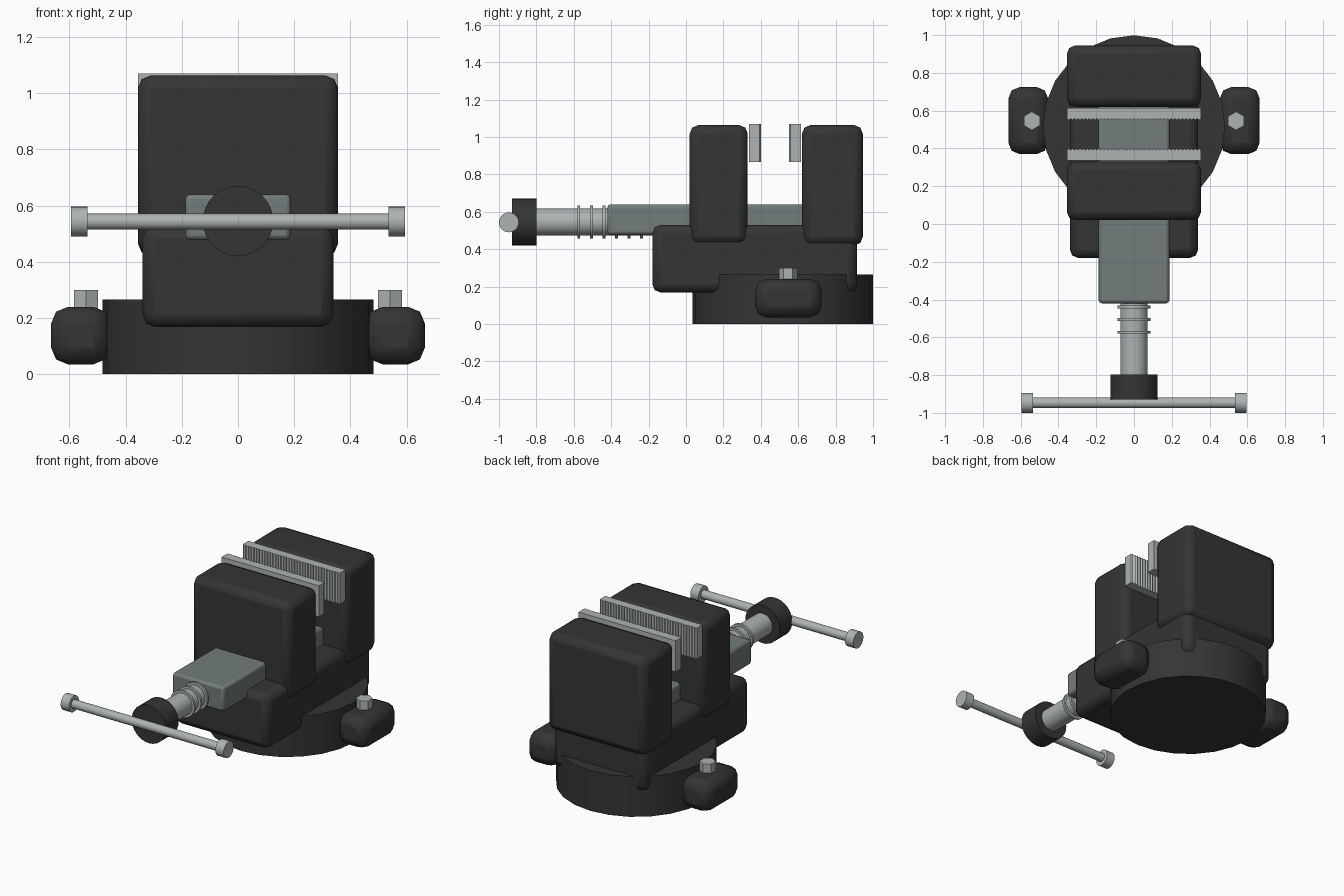
import bpy, bmesh, math
from mathutils import Matrix

if "Cube" in bpy.data.objects:
    bpy.data.objects.remove(bpy.data.objects["Cube"])


def material(name, rgb):
    m = bpy.data.materials.new(name)
    m.diffuse_color = (*rgb, 1)
    m.use_nodes = True
    m.node_tree.nodes["Principled BSDF"].inputs["Base Color"].default_value = m.diffuse_color
    return m


IRON = material("dark_iron", (0.035, 0.035, 0.035))
SLIDE = material("slide_grey", (0.17, 0.205, 0.2))
STEEL = material("bright_steel", (0.42, 0.45, 0.45))


def finish(name, bm, mat, bevel=0, segments=2):
    bmesh.ops.recalc_face_normals(bm, faces=bm.faces)
    me = bpy.data.meshes.new(name)
    bm.to_mesh(me)
    bm.free()
    me.materials.append(mat)
    ob = bpy.data.objects.new(name, me)
    bpy.context.collection.objects.link(ob)
    if bevel:
        mod = ob.modifiers.new("bevel", 'BEVEL')
        mod.width = bevel
        mod.segments = segments
        mod.limit_method = 'ANGLE'
    bpy.ops.object.select_all(action='DESELECT')
    ob.select_set(True)
    bpy.context.view_layer.objects.active = ob
    bpy.ops.object.shade_smooth_by_angle(angle=math.radians(30))
    return ob


def box(name, x, y, z, mat, bevel=0, segments=2):
    """Box from (min, max) pairs."""
    bm = bmesh.new()
    bmesh.ops.create_cube(bm, size=1)
    for v in bm.verts:
        for i, (lo, hi) in enumerate((x, y, z)):
            v.co[i] = (lo + hi) / 2 + v.co[i] * (hi - lo)
    return finish(name, bm, mat, bevel, segments)


def cylinder(name, axis, centre, radius, length, mat, sides=32, bevel=0):
    """Cylinder along x, y or z about its centre."""
    rot = {'x': Matrix.Rotation(math.pi / 2, 4, 'Y'),
           'y': Matrix.Rotation(math.pi / 2, 4, 'X'),
           'z': Matrix.Identity(4)}[axis]
    bm = bmesh.new()
    bmesh.ops.create_cone(bm, cap_ends=True, segments=sides, radius1=radius,
                          radius2=radius, depth=length,
                          matrix=Matrix.Translation(centre) @ rot)
    return finish(name, bm, mat, bevel)


def jaw_plate(name, back, front, teeth=36, half=0.355, z=(0.865, 1.07)):
    """Plate whose gripping face (at y = front) carries vertical teeth."""
    depth = 0.008 if front > back else -0.008
    pts = [(half, back), (-half, back)]
    for i in range(2 * teeth + 1):
        pts.append((-half + i * half / teeth, front - (0 if i % 2 else depth)))
    bm = bmesh.new()
    face = bm.faces.new([bm.verts.new((px, py, z[0])) for px, py in pts])
    ext = bmesh.ops.extrude_face_region(bm, geom=[face])
    for v in ext['geom']:
        if isinstance(v, bmesh.types.BMVert):
            v.co.z = z[1]
    return finish(name, bm, STEEL)


# Round swivel base with two bolted lugs
cylinder("swivel_base", 'z', (0, 0.517, 0.1325), 0.482, 0.265, IRON, 24)
for side, s in (("left", -1), ("right", 1)):
    box(side + "_lug", sorted((s * 0.455, s * 0.665)), (0.37, 0.725),
        (0.035, 0.24), IRON, 0.06)
    cylinder(side + "_bolt", 'z', (s * 0.541, 0.546, 0.24), 0.049, 0.12, STEEL, 6)

# Body and jaws
box("body", (-0.34, 0.34), (-0.18, 0.915), (0.168, 0.53), IRON, 0.045)
box("front_jaw", (-0.356, 0.356), (0.02, 0.33), (0.425, 1.063), IRON, 0.045)
box("rear_jaw", (-0.356, 0.356), (0.62, 0.945), (0.42, 1.063), IRON, 0.045)
jaw_plate("front_jaw_plate", 0.336, 0.4)
jaw_plate("rear_jaw_plate", 0.614, 0.55)

# Sliding bar
box("slide_bar", (-0.187, 0.187), (-0.42, 0.64), (0.478, 0.64), SLIDE, 0.016)

# Lead screw with thread rings
cylinder("lead_screw", 'y', (0, -0.47, 0.545), 0.072, 0.7, STEEL)
for i in range(6):
    cylinder(f"thread_ring_{i + 1}", 'y', (0, -0.573 + i * 0.067, 0.545),
             0.088, 0.015, STEEL)

# Screw head and tommy bar
cylinder("screw_head", 'y', (0, -0.864, 0.545), 0.125, 0.132, IRON)
cylinder("handle_bar", 'x', (0, -0.947, 0.543), 0.028, 1.1, STEEL, 24)
for side, s in (("left", -1), ("right", 1)):
    cylinder(side + "_handle_knob", 'x', (s * 0.565, -0.947, 0.543), 0.053, 0.06,
             STEEL, 24)
